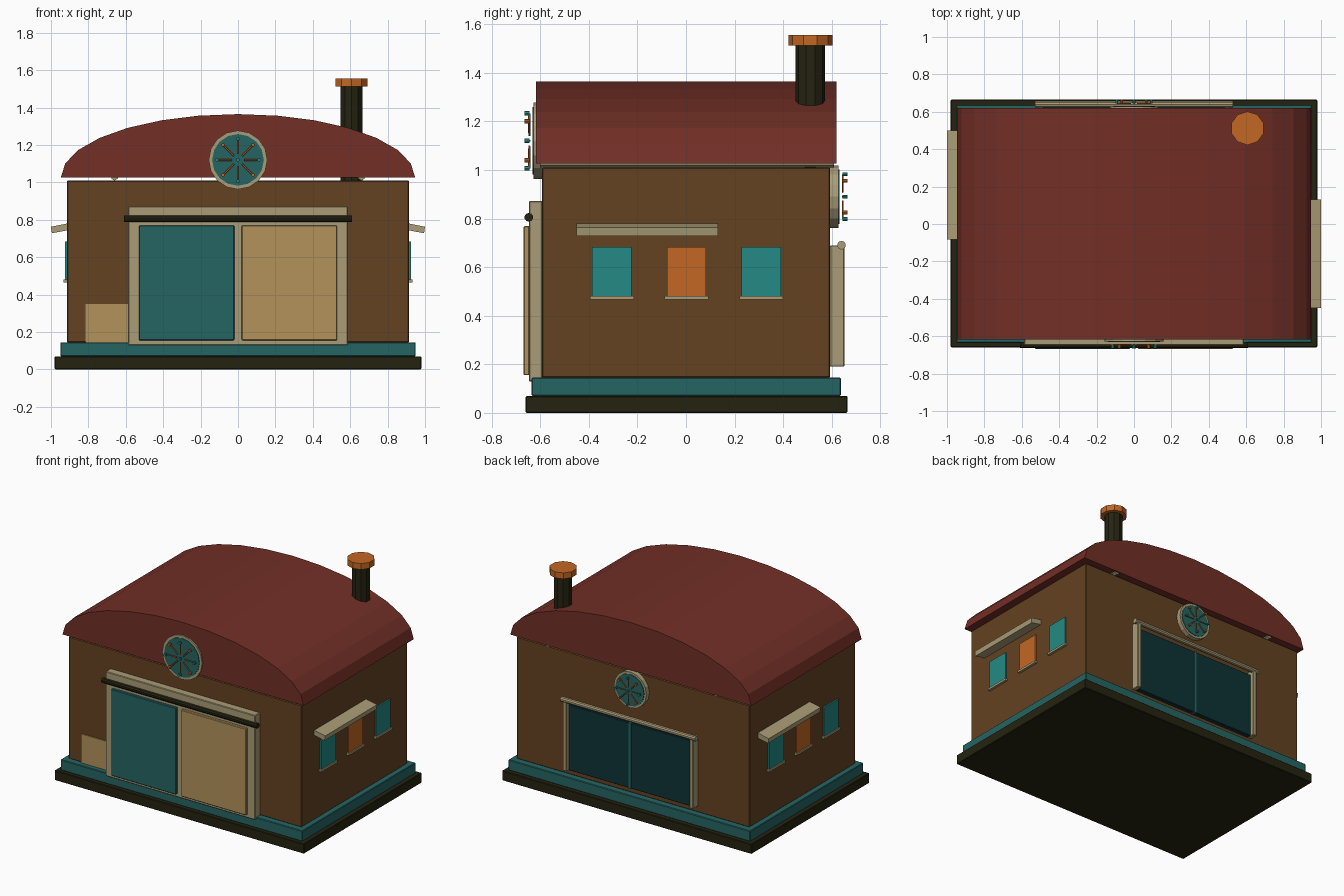
import bpy, bmesh, math
from mathutils import Matrix, Vector

if "Cube" in bpy.data.objects:
    bpy.data.objects.remove(bpy.data.objects["Cube"])


def mat(name, r, g, b):
    m = bpy.data.materials.new(name)
    lin = lambda c: (c / 255 / 12.92) if c < 11 else ((c / 255 + 0.055) / 1.055) ** 2.4
    m.diffuse_color = (lin(r), lin(g), lin(b), 1)
    m.use_nodes = True
    m.node_tree.nodes["Principled BSDF"].inputs["Base Color"].default_value = m.diffuse_color
    return m


BROWN = mat("wall brown", 100, 66, 34)
RED = mat("roof red", 114, 47, 38)
DARK = mat("near black", 37, 35, 16)
TEAL = mat("mid teal", 36, 101, 99)
BRIGHT = mat("bright teal", 36, 138, 132)
DEEP = mat("deep teal", 13, 52, 54)
CREAM = mat("cream", 170, 156, 118)
TAN = mat("tan", 178, 146, 90)
ORANGE = mat("orange", 195, 103, 36)


def finish(name, bm, m, bevel=0.0):
    bmesh.ops.recalc_face_normals(bm, faces=bm.faces)
    me = bpy.data.meshes.new(name)
    bm.to_mesh(me)
    bm.free()
    me.materials.append(m)
    ob = bpy.data.objects.new(name, me)
    bpy.context.collection.objects.link(ob)
    if bevel:
        mod = ob.modifiers.new("bevel", 'BEVEL')
        mod.width = bevel
        mod.segments = 1
    return ob


def box(name, x, y, z, m, bevel=0.004):
    """Box from (min, max) ranges."""
    bm = bmesh.new()
    bmesh.ops.create_cube(bm, size=1)
    for v in bm.verts:
        v.co = [r[0] + (c + 0.5) * (r[1] - r[0]) for r, c in zip((x, y, z), v.co)]
    return finish(name, bm, m, bevel)


def rod(name, a, b, r, sides, m):
    """Cylinder between two points."""
    a, b = Vector(a), Vector(b)
    d = b - a
    rot = Matrix() if abs(d.z) > 0.999 * d.length else d.to_track_quat('Z', 'Y').to_matrix().to_4x4()
    bm = bmesh.new()
    bmesh.ops.create_cone(bm, cap_ends=True, segments=sides, radius1=r, radius2=r, depth=d.length,
                          matrix=Matrix.Translation((a + b) / 2) @ rot)
    return finish(name, bm, m)


def prism(name, profile, y, m):
    """Closed xz profile extruded along y."""
    bm = bmesh.new()
    face = bm.faces.new([bm.verts.new((px, y[0], pz)) for px, pz in profile])
    ext = bmesh.ops.extrude_face_region(bm, geom=[face])
    bmesh.ops.translate(bm, vec=(0, y[1] - y[0], 0),
                        verts=[g for g in ext['geom'] if isinstance(g, bmesh.types.BMVert)])
    return finish(name, bm, m)


# Base, plinth and walls
box("base_slab", (-.98, .98), (-.66, .665), (0, .07), DARK)
box("plinth", (-.95, .95), (-.635, .637), (.07, .145), TEAL)
box("walls", (-.914, .914), (-.592, .593), (.145, 1.01), BROWN)

# Barrel roof resting on two beams
arc = [(.947 * math.cos(math.pi * i / 14), 1.027 + .338 * math.sin(math.pi * i / 14)) for i in range(15)]
prism("roof", arc, (-.617, .619), RED)
for s in (-1, 1):
    rod("roof_beam", (s * .66, -.6, 1.03), (s * .66, .61, 1.03), .02, 6, CREAM)

# Chimney
rod("chimney", (.607, .512, 1.0), (.607, .512, 1.52), .061, 10, DARK)
rod("chimney_cap", (.607, .512, 1.513), (.607, .512, 1.556), .09, 10, ORANGE)

# Front sliding doors
box("front_frame", (-.588, .588), (-.647, -.59), (.13, .872), CREAM)
box("front_door_left", (-.53, -.02), (-.668, -.645), (.155, .77), TEAL)
box("front_door_right", (.02, .53), (-.668, -.645), (.155, .77), TAN)
rod("front_rail", (-.61, -.647, .805), (.61, -.647, .805), .018, 10, DARK)
box("front_hatch", (-.815, -.585), (-.6, -.59), (.145, .35), TAN, 0)

# Back doors
for s in (-1, 1):
    box("back_door", sorted((s * .008, s * .485)), (.593, .627), (.19, .657), DEEP)
    box("back_post", sorted((s * .483, s * .513)), (.593, .653), (.19, .69), CREAM)
box("back_door_strip", (-.01, .01), (.593, .633), (.19, .657), TEAL, 0)
rod("back_rail", (-.53, .64, .69), (.53, .64, .69), .018, 10, CREAM)


def emblem(side, z, r):
    """Round wheel window on the front (-1) or back (1)."""
    at = lambda d, x=0.0, h=0.0: (x, side * d, z + h)
    rod("wheel_ring", at(.59), at(.627), r, 16, CREAM)
    rod("wheel_disc", at(.6), at(.631), r * .88, 16, TEAL)
    rod("wheel_hub", at(.645), at(.665), r * .06, 8, BRIGHT)
    for i in range(8):
        a = i * math.pi / 4
        c, s = math.cos(a) * r, math.sin(a) * r
        rod("wheel_spoke", at(.645, c * .2, s * .2), at(.645, c * .72, s * .72), r * .03, 6, ORANGE)
        rod("wheel_knob", at(.645, c * .72, s * .72), at(.665, c * .72, s * .72), r * .06, 8,
            ORANGE if i % 2 else BRIGHT)


emblem(-1, 1.12, .157)
emblem(1, .89, .128)

# Side windows, sills and sloping awnings (left side is the right side turned round)
for s in (1, -1):
    for yc, m in ((-.305, BRIGHT), (.002, ORANGE), (.31, BRIGHT)):
        yc *= s
        box("side_window", sorted((s * .91, s * .925)), (yc - .081, yc + .081), (.48, .683), m, 0)
        box("window_sill", sorted((s * .91, s * .932)), (yc - .09, yc + .09), (.466, .481), CREAM, 0)
    y = (-.45, .132) if s > 0 else (-.083, .5)
    prism("awning", [(s * .905, .745), (s * .995, .728), (s * 1.0, .763), (s * .91, .781)], y, CREAM)
